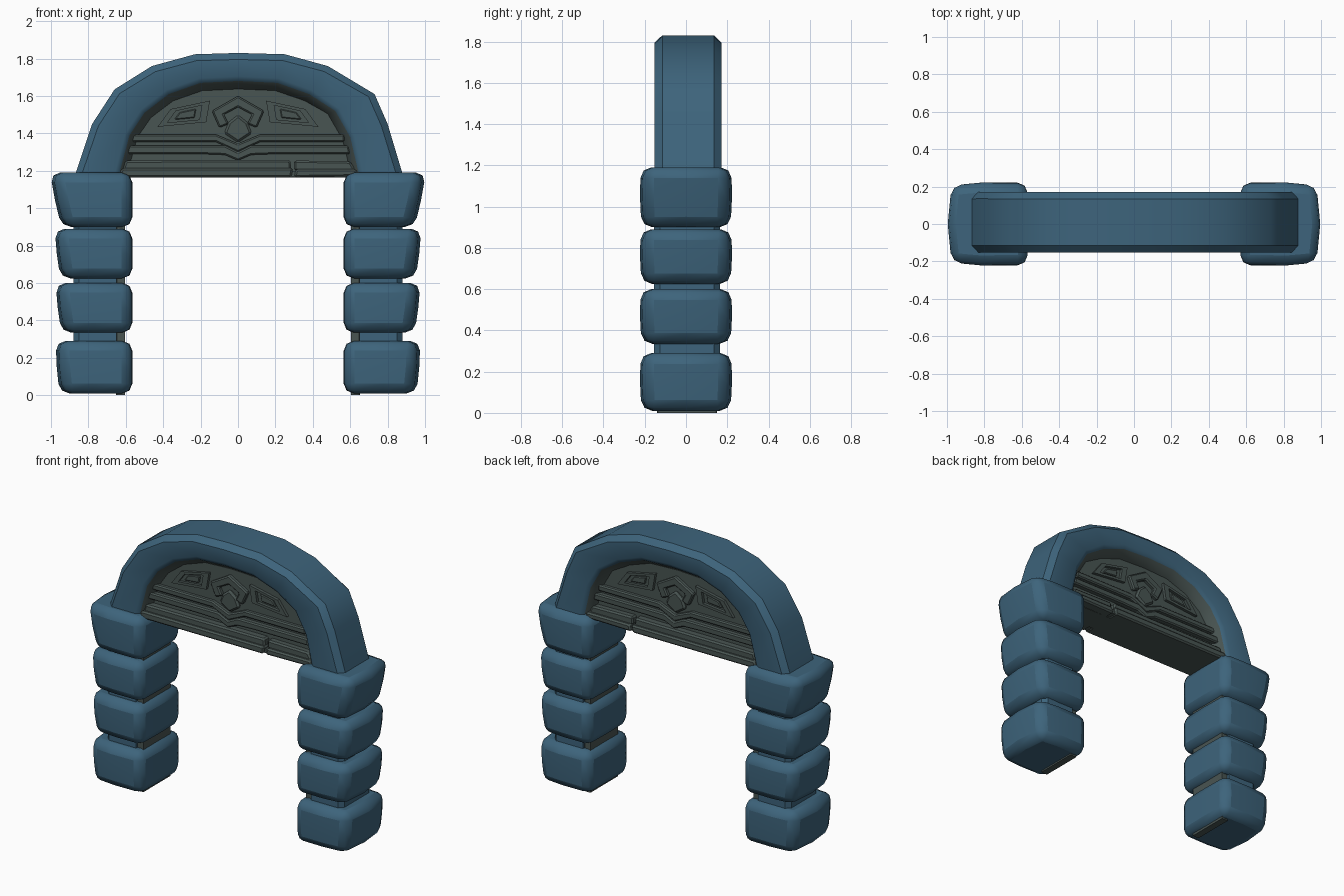
import bpy, bmesh, math
from mathutils import Vector

if "Cube" in bpy.data.objects:
    bpy.data.objects.remove(bpy.data.objects["Cube"])


def material(name, rgb):
    m = bpy.data.materials.new(name)
    m.diffuse_color = (*rgb, 1)
    m.use_nodes = True
    m.node_tree.nodes["Principled BSDF"].inputs["Base Color"].default_value = m.diffuse_color
    return m


BLUE = material("blue stone", (0.047, 0.127, 0.200))
GREY = material("dark grey stone", (0.066, 0.090, 0.085))


def finish(name, bm, mats, bevel=0, segments=1, angle=40):
    bmesh.ops.recalc_face_normals(bm, faces=bm.faces)
    me = bpy.data.meshes.new(name)
    bm.to_mesh(me)
    bm.free()
    ob = bpy.data.objects.new(name, me)
    bpy.context.collection.objects.link(ob)
    for m in mats:
        me.materials.append(m)
    if bevel:
        mod = ob.modifiers.new("bevel", "BEVEL")
        mod.width, mod.segments = bevel, segments
        mod.limit_method, mod.angle_limit = "ANGLE", math.radians(30)
    if angle:
        bpy.ops.object.select_all(action="DESELECT")
        ob.select_set(True)
        bpy.context.view_layer.objects.active = ob
        bpy.ops.object.shade_smooth_by_angle(angle=math.radians(angle))
    return ob


def loft(bm, rings, closed_ends=True):
    """Skin rings of points; returns side faces row by row."""
    vs = [[bm.verts.new(p) for p in r] for r in rings]
    n = len(vs[0])
    rows = [[bm.faces.new((a[i], a[(i + 1) % n], b[(i + 1) % n], b[i])) for i in range(n)]
            for a, b in zip(vs, vs[1:])]
    if closed_ends:
        bm.faces.new(vs[0])
        bm.faces.new(vs[-1])
    return rows


def slab(name, pts, depth, bevel=0.01, y0=0.01):
    """Front outline (x, z) run through the full wall so both sides match."""
    bm = bmesh.new()
    loft(bm, [[(x, y0 + s * depth, z) for x, z in pts] for s in (-1, 1)])
    return finish(name, bm, [GREY], bevel, angle=0)


def ribbon(name, upper, lower, depth):
    return slab(name, upper + lower[::-1], depth, 0.008)


# Pillar blocks: outer side leans out towards the top and has a soft ridge
BLOCKS = [(0.01, 0.29, 0.955, 0.975), (0.335, 0.60, 0.945, 0.975),
          (0.625, 0.89, 0.95, 0.98), (0.90, 1.19, 0.945, 1.005)]
for side, label in ((-1, "left"), (1, "right")):
    for k, (z0, z1, xb, xt) in enumerate(BLOCKS):
        bm = bmesh.new()
        rings = []
        for z, xo, d in ((z0, xb, 0.213), ((z0 + z1) / 2, (xb + xt) / 2 + 0.004, 0.22), (z1, xt, 0.217)):
            plan = [(0.57, -d), (xo - 0.18, -d - 0.003), (xo - 0.02, -d + 0.012), (xo, 0),
                    (xo - 0.02, d - 0.012), (xo - 0.18, d + 0.003), (0.57, d), (0.565, 0)]
            rings.append([(side * x, y, z) for x, y in plan])
        loft(bm, rings)
        finish(f"{label}_pillar_block_{k + 1}", bm, [BLUE], 0.052, 2, 50)
    # Pillar core with its grey lining on the doorway side
    for part, x0, x1, d, z0, mat in (("core", 0.65, 0.88, 0.16, 0.02, BLUE),
                                     ("lining", 0.605, 0.652, 0.145, 0.0, GREY)):
        c = 0.03 if part == "core" else 0.005
        plan = [(x0, -d), (x1 - c, -d), (x1, c - d), (x1, d - c), (x1 - c, d), (x0, d)]
        bm = bmesh.new()
        loft(bm, [[(side * x, y + 0.005, z) for x, y in plan] for z in (z0, 1.15)])
        finish(f"{label}_pillar_{part}", bm, [mat], 0, angle=0)

# Arch: chamfered section swept between outer and inner outlines
OUTER = [(-.88, 1.15), (-.78, 1.45), (-.66, 1.635), (-.46, 1.76), (-.23, 1.823), (0, 1.83),
         (.25, 1.823), (.48, 1.76), (.73, 1.61), (.80, 1.45), (.89, 1.15)]
INNER = [(-.64, 1.165), (-.58, 1.39), (-.50, 1.51), (-.37, 1.61), (-.2, 1.67), (0, 1.68),
         (.21, 1.67), (.38, 1.61), (.52, 1.52), (.60, 1.38), (.65, 1.165)]
rings = []
for o, i in zip(OUTER, INNER):
    o, i = Vector(o), Vector(i)
    out = (o - i).normalized()
    half = [(o, 0.125), (o - out * 0.035, 0.162), (i + out * 0.025, 0.162),
            (i, 0.145), (i - out * 0.05, 0.075)]
    section = [(p, -d) for p, d in half] + [(p, d) for p, d in half[::-1]]
    rings.append([(p.x, d + 0.01, p.y) for p, d in section])
bm = bmesh.new()
for row in loft(bm, rings):
    for j in (3, 4, 5):
        row[j].material_index = 1
finish("arch", bm, [BLUE, GREY], angle=38)

# Infill panel and the stepped sill below it
slab("arch_panel", INNER, 0.085, 0)
slab("sill_left", [(-.64, 1.165), (.285, 1.165), (.295, 1.215), (-.62, 1.215)], 0.155)
slab("sill_right", [(.30, 1.165), (.645, 1.17), (.63, 1.21), (.31, 1.21)], 0.15)
slab("sill_core", [(-.63, 1.17), (.63, 1.17), (.62, 1.20), (-.62, 1.20)], 0.138, 0)
slab("upper_step_left", [(-.62, 1.20), (.285, 1.20), (.28, 1.258), (-.60, 1.255)], 0.134)
slab("upper_step_right", [(.30, 1.20), (.63, 1.20), (.60, 1.25), (.30, 1.255)], 0.128)

# Horizontal mouldings that dip into a V at the centre
ribbon("lower_moulding", [(-.59, 1.335), (-.2, 1.335), (-.07, 1.335), (0, 1.30), (.07, 1.335), (.2, 1.335), (.59, 1.335)],
       [(-.60, 1.29), (-.2, 1.29), (-.07, 1.285), (0, 1.255), (.07, 1.285), (.2, 1.29), (.60, 1.29)], 0.12)
ribbon("upper_moulding", [(-.57, 1.395), (-.12, 1.395), (0, 1.345), (.12, 1.395), (.57, 1.395)],
       [(-.57, 1.355), (-.12, 1.355), (0, 1.30), (.12, 1.355), (.57, 1.355)], 0.112)

# Central emblem: angular horseshoe over a raised pointed boss
ribbon("centre_horseshoe",
       [(-.10, 1.43), (-.14, 1.52), (0, 1.60), (.14, 1.52), (.10, 1.43)],
       [(-.05, 1.45), (-.075, 1.50), (0, 1.54), (.075, 1.50), (.05, 1.45)], 0.112)
slab("centre_boss", [(0, 1.35), (.075, 1.40), (.05, 1.46), (0, 1.50), (-.05, 1.46), (-.075, 1.40)], 0.105, 0.012)

# Slanted frames either side, each with a raised field inside
for s, label in ((-1, "left"), (1, "right")):
    edge = [(.17, 1.46), (.43, 1.435), (.36, 1.53), (.15, 1.575)]
    cx = sum(p[0] for p in edge) / 4
    cz = sum(p[1] for p in edge) / 4
    shrink = lambda f: [(s * (cx + (x - cx) * f), cz + (z - cz) * f) for x, z in edge]
    a, b = shrink(1), shrink(0.66)
    for k in range(4):
        n = (k + 1) % 4
        slab(f"{label}_frame_bar_{k + 1}", [a[k], a[n], b[n], b[k]], 0.105, 0)
    slab(f"{label}_frame_field", shrink(0.42), 0.096, 0.005)
